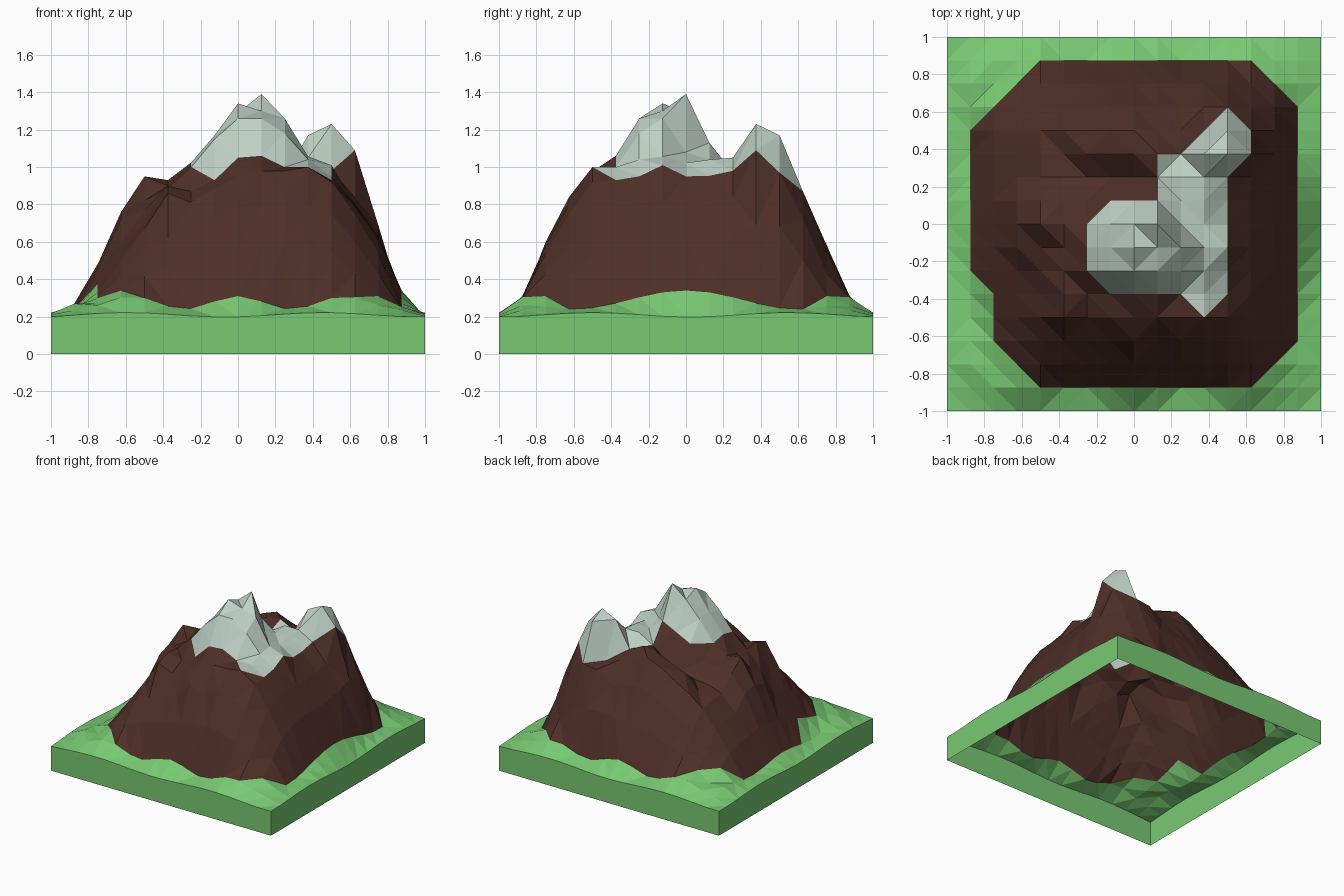
import bpy, bmesh
from math import cos

if "Cube" in bpy.data.objects:
    bpy.data.objects.remove(bpy.data.objects["Cube"])

N, S = 16, 0.125          # cells per side, cell size

# Coarse heights every 0.25 units (x and y from -0.75 to 0.75, front row first)
COARSE = [
    [.27, .42, .50, .56, .60, .54, .31],
    [.33, .67, .81, .95, .98, .92, .54],
    [.42, .77, 1.0, 1.26, 1.18, .95, .62],
    [.48, .95, 1.0, 1.29, 1.08, .95, .62],
    [.47, .75, .80, .88, 1.05, .98, .65],
    [.42, .72, .88, 1.0, .92, 1.17, .68],
    [.27, .42, .52, .57, .59, .55, .31],
]
# Crags and gullies: x, y, height
CRAGS = [
    (.125, 0, 1.39), (0, -.125, 1.34), (.125, -.125, 1.30), (.25, -.125, 1.26),
    (.125, -.25, 1.26), (.125, .125, 1.13), (0, .125, 1.07), (-.125, .125, 1.01),
    (-.125, -.125, 1.17), (-.125, -.375, .93), (0, -.375, 1.05), (.125, -.375, 1.06),
    (.25, -.375, 1.0), (.375, -.375, 1.0), (.375, -.5, 1.0), (.5, -.375, .93),
    (.375, -.25, 1.04), (.5, -.125, 1.01), (.25, .125, 1.04), (.375, .125, 1.04),
    (.375, .25, 1.05), (.125, .375, 1.02), (.25, .375, .96), (.375, .375, 1.17),
    (.5, .375, 1.23), (.625, .375, 1.09), (.375, .5, .88), (.625, .5, .97),
    (.5, .625, .87), (-.375, -.375, .9), (-.375, -.5, .86), (-.25, -.375, .87),
    (-.5, -.375, .7), (-.625, -.75, .34), (-.375, 0, .93), (-.625, 0, .76),
    (-.625, .125, .73), (0, .375, 1.0), (-.125, .375, .95), (-.25, .375, .9),
    (-.375, .375, .78), (-.5, -.125, .82), (-.375, -.125, .9), (-.625, -.125, .72),
    (0, -.625, .83), (.25, -.625, .84),
]
# Plan outlines where rock and snow begin
ROCK = [(-.5, .875), (.625, .875), (.875, .625), (.875, -.625), (.625, -.875),
        (-.5, -.875), (-.75, -.625), (-.75, -.375), (-.875, -.25), (-.875, .5)]
SNOW = [(-.25, 0), (-.125, .125), (.125, .125), (.125, .375), (.25, .375), (.5, .625),
        (.625, .5), (.625, .375), (.5, .25), (.5, -.375), (.375, -.5), (.25, -.375),
        (-.125, -.375), (-.25, -.25)]


def inside(x, y, poly):
    hit = False
    for (ax, ay), (bx, by) in zip(poly, poly[1:] + poly[:1]):
        if (ay > y) != (by > y) and x < ax + (y - ay) * (bx - ax) / (by - ay):
            hit = not hit
    return hit


def zone(x, y):
    return "snow" if inside(x, y, SNOW) else "rock" if inside(x, y, ROCK) else "grass"


def refine(row):
    """Double the resolution of a row with cubic midpoints."""
    p = [row[0]] + row + [row[-1]]
    out = []
    for k in range(1, len(p) - 2):
        out += [p[k], (9 * (p[k] + p[k + 1]) - p[k - 1] - p[k + 2]) / 16]
    return out + [row[-1]]


# Height field on the full grid, indexed [j][i]
ctrl = [[.2] * 9] + [[.2] + r + [.2] for r in COARSE] + [[.2] * 9]
cols = list(zip(*[refine(r) for r in ctrl]))
H = [list(r) for r in zip(*[refine(list(c)) for c in cols])]
for x, y, z in CRAGS:
    H[round((y + 1) / S)][round((x + 1) / S)] = z

# Gently rolling foot and outer rim
for j in range(N + 1):
    for i in range(N + 1):
        x, y = i * S - 1, j * S - 1
        if i in (0, N) or j in (0, N):
            H[j][i] = .2 if abs(x) == abs(y) else .21 + .012 * cos(6 * (x + y - .5))
        elif i in (1, N - 1) and j in (1, N - 1):
            H[j][i] = .235
        elif i in (1, N - 1):
            H[j][i] = (.29 + .05 * cos(5.2 * y)) if i > 1 else .25 + .02 * cos(8 * y)
        elif j in (1, N - 1):
            H[j][i] = .275 + .035 * cos(11 * x)


def pt(i, j):
    return (i * S - 1, j * S - 1, H[j][i])


# Sort the triangles into grass, rock and snow
parts = {"grass": [], "rock": [], "snow": []}
for j in range(N):
    for i in range(N):
        a, b, c, d = pt(i, j), pt(i + 1, j), pt(i + 1, j + 1), pt(i, j + 1)
        cx, cy, o = a[0] + S / 2, a[1] + S / 2, S * .4
        low, right, top, left = (zone(cx, cy - o), zone(cx + o, cy),
                                 zone(cx, cy + o), zone(cx - o, cy))
        if low == right == top == left:
            use_ac = abs(a[2] - c[2]) <= abs(b[2] - d[2])
        else:
            use_ac = low == right and top == left
        if use_ac:
            parts[low].append((a, b, c))
            parts[top].append((a, c, d))
        else:
            parts[low].append((a, b, d))
            parts[top].append((b, c, d))

# Straight side walls of the base, open underneath
rim = ([(i, 0) for i in range(N)] + [(N, j) for j in range(N)] +
       [(i, N) for i in range(N, 0, -1)] + [(0, j) for j in range(N, 0, -1)])
for p, q in zip(rim, rim[1:] + rim[:1]):
    p, q = pt(*p), pt(*q)
    parts["grass"].append(((p[0], p[1], 0), (q[0], q[1], 0), q, p))


def build(name, faces, color):
    bm = bmesh.new()
    for f in faces:
        bm.faces.new([bm.verts.new(v) for v in f])
    bmesh.ops.remove_doubles(bm, verts=bm.verts, dist=1e-4)
    me = bpy.data.meshes.new(name)
    bm.to_mesh(me)
    bm.free()
    mat = bpy.data.materials.new(name)
    mat.diffuse_color = color
    mat.use_nodes = True
    mat.node_tree.nodes["Principled BSDF"].inputs["Base Color"].default_value = mat.diffuse_color
    me.materials.append(mat)
    bpy.context.collection.objects.link(bpy.data.objects.new(name, me))


build("grass_base", parts["grass"], (.19, .59, .17, 1))
build("rock_slopes", parts["rock"], (.078, .028, .021, 1))
build("snow_cap", parts["snow"], (.52, .64, .56, 1))
